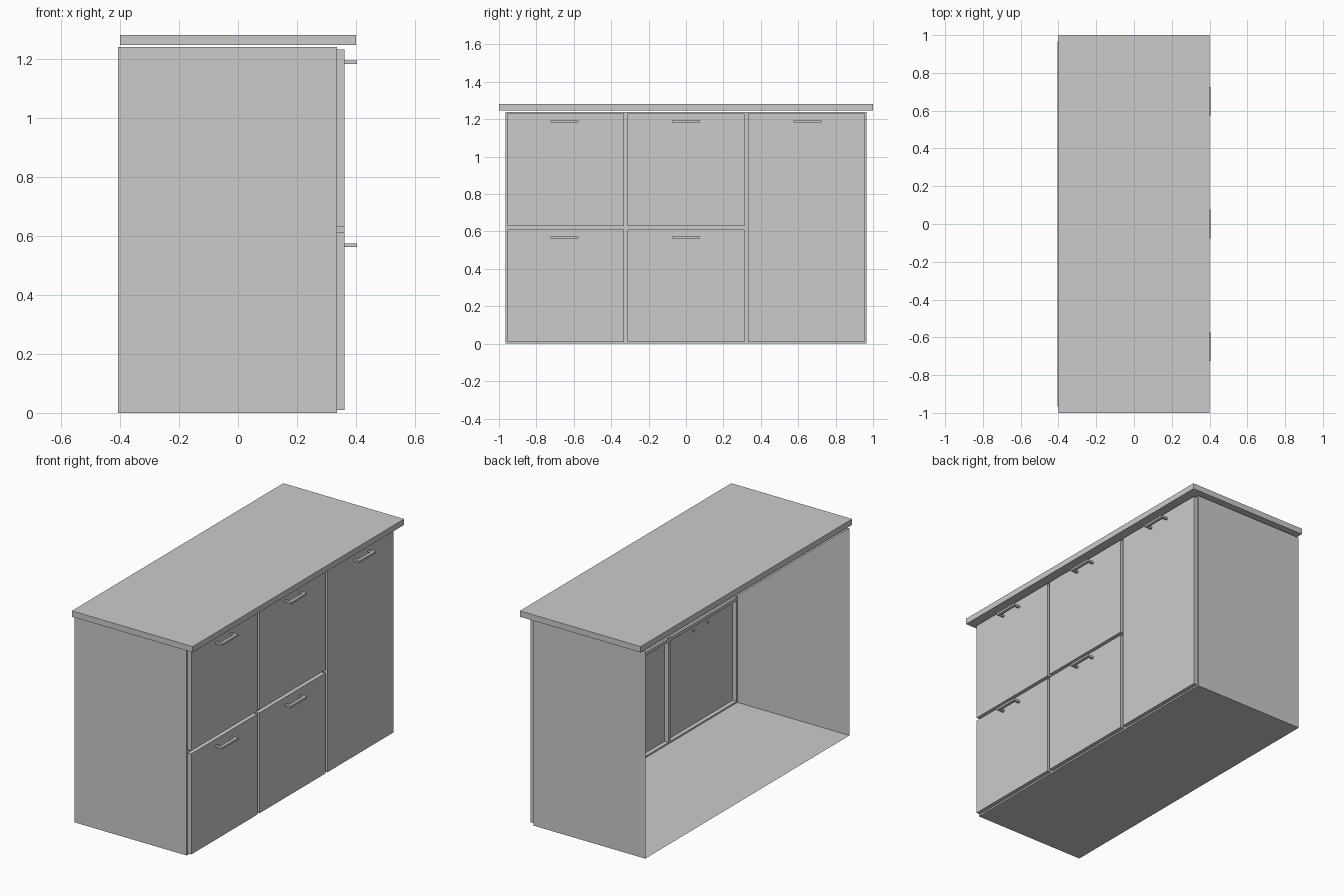
import bpy, bmesh
from mathutils import Vector

if "Cube" in bpy.data.objects:
    bpy.data.objects.remove(bpy.data.objects["Cube"])

BACK, FRONT, HALF, TOP = -0.406, 0.335, 0.965, 1.24
GAP = 0.0133          # frame strip around every door
DOOR = 0.025          # how far the doors stand out


def finish(bm, name):
    mesh = bpy.data.meshes.new(name)
    bm.to_mesh(mesh)
    bm.free()
    obj = bpy.data.objects.new(name, mesh)
    bpy.context.collection.objects.link(obj)
    return obj


def add_box(bm, lo, hi):
    verts = bmesh.ops.create_cube(bm, size=1)["verts"]
    lo, hi = Vector(lo), Vector(hi)
    for v in verts:
        v.co = (lo + hi) / 2 + v.co * (hi - lo)


# Cabinet shell: thin box, open at the back
bm = bmesh.new()
add_box(bm, (BACK, -HALF, 0), (FRONT, HALF, TOP))
bm.normal_update()
ends = [f for f in bm.faces if abs(f.normal.x) > 0.9]
bmesh.ops.delete(bm, geom=ends, context='FACES')

# Front: two stacked columns and one tall column, doors pushed outwards
third = 2 * HALF / 3
cells = [(col, z0, z1) for col in (0, 1) for z0, z1 in ((0, TOP / 2), (TOP / 2, TOP))]
cells.append((2, 0, TOP))
doors = []
for col, z0, z1 in cells:
    y0 = -HALF + col * third
    y1 = y0 + third
    corners = [(y0, z0), (y1, z0), (y1, z1), (y0, z1)]
    doors.append(bm.faces.new([bm.verts.new((FRONT, y, z)) for y, z in corners]))
bm.normal_update()
bmesh.ops.inset_individual(bm, faces=doors, thickness=GAP, depth=0)
bm.normal_update()
bmesh.ops.inset_individual(bm, faces=doors, thickness=0, depth=DOOR)
bmesh.ops.remove_doubles(bm, verts=bm.verts[:], dist=0.0001)
finish(bm, "cabinet_body")

# Countertop
bm = bmesh.new()
add_box(bm, (-0.4, -1, 1.246), (0.4, 1, 1.281))
finish(bm, "countertop")

# Handles: flat bar on two posts that pass through the door
for i, (col, z0, z1) in enumerate(cells):
    y = (col - 1) * third * 1.01
    z = z1 - 0.052
    bm = bmesh.new()
    add_box(bm, (0.386, y - 0.076, z - 0.006), (0.404, y + 0.076, z + 0.006))
    for side in (-1, 1):
        p = y + side * 0.068
        add_box(bm, (0.355, p - 0.007, z - 0.006), (0.386, p + 0.007, z + 0.006))
    finish(bm, f"door_handle_{i + 1}")
